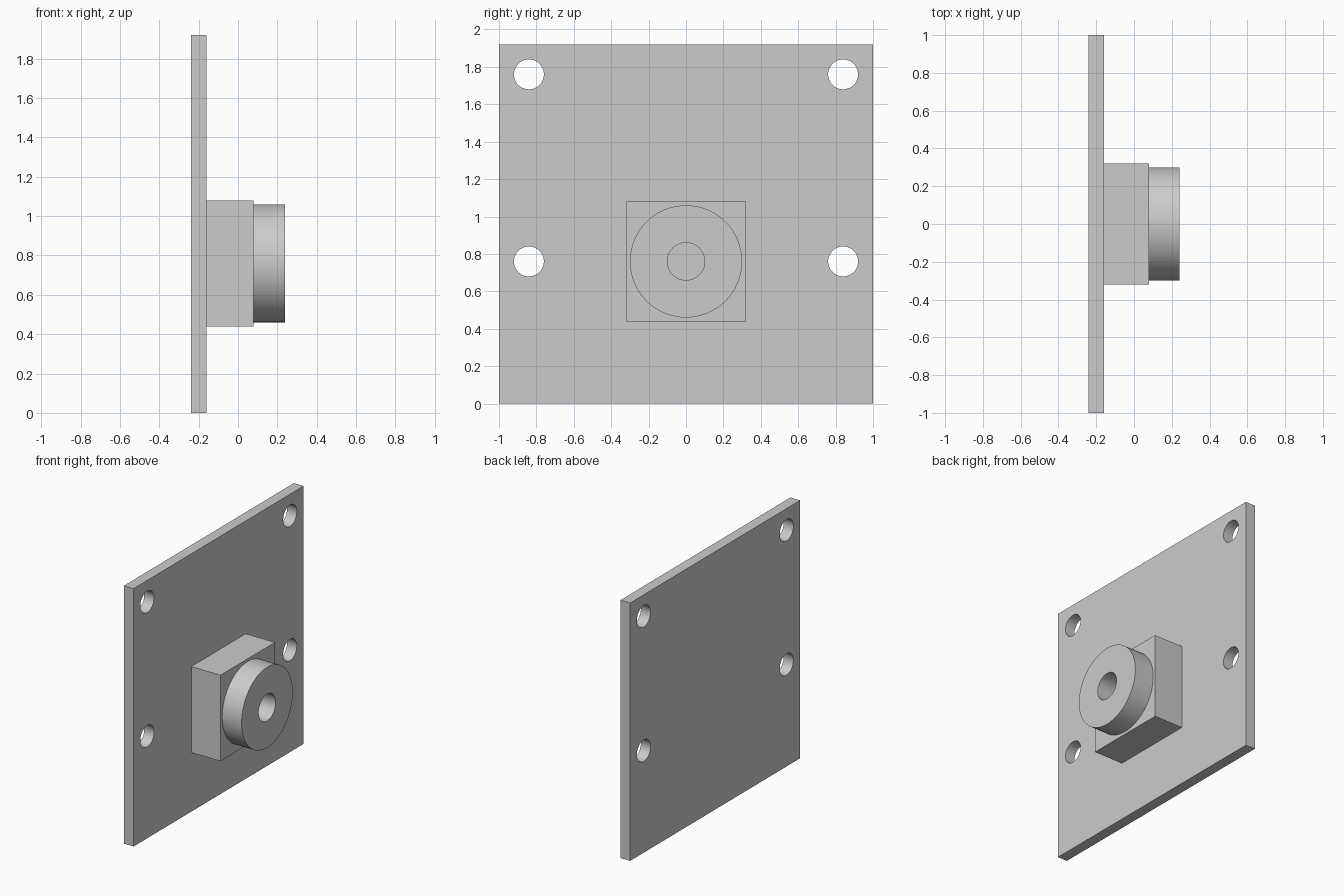
import bpy, math

if "Cube" in bpy.data.objects:
    bpy.data.objects.remove(bpy.data.objects["Cube"])

HUB_Z = 0.76


def finish(ob):
    bpy.ops.object.select_all(action='DESELECT')
    ob.select_set(True)
    bpy.context.view_layer.objects.active = ob
    bpy.ops.object.shade_smooth_by_angle(angle=math.radians(30))


def box(name, x0, x1, y0, y1, z0, z1):
    bpy.ops.mesh.primitive_cube_add(
        size=1, location=((x0 + x1) / 2, (y0 + y1) / 2, (z0 + z1) / 2))
    ob = bpy.context.object
    ob.name = name
    ob.scale = (x1 - x0, y1 - y0, z1 - z0)
    bpy.ops.object.transform_apply(location=False, rotation=False, scale=True)
    return ob


def cylinder_x(name, radius, x0, x1, y, z):
    bpy.ops.mesh.primitive_cylinder_add(
        vertices=64, radius=radius, depth=x1 - x0,
        location=((x0 + x1) / 2, y, z), rotation=(0, math.pi / 2, 0))
    ob = bpy.context.object
    ob.name = name
    return ob


def drill(ob, radius, x0, x1, y, z):
    cutter = cylinder_x("hole_cutter", radius, x0, x1, y, z)
    mod = ob.modifiers.new("hole", 'BOOLEAN')
    mod.operation = 'DIFFERENCE'
    mod.solver = 'EXACT'
    mod.object = cutter
    bpy.context.view_layer.objects.active = ob
    bpy.ops.object.modifier_apply(modifier=mod.name)
    bpy.data.objects.remove(cutter, do_unlink=True)


# Mounting plate with four through holes
plate = box("mounting_plate", -0.24, -0.16, -1, 1, 0, 1.92)
for y in (-0.84, 0.84):
    for z in (0.76, 1.76):
        drill(plate, 0.08, -0.4, 0, y, z)
finish(plate)

# Square block on the plate
block = box("square_block", -0.16, 0.08, -0.32, 0.32, 0.44, 1.08)
finish(block)

# Round collar with a central bore ending at the block
collar = cylinder_x("round_collar", 0.30, 0.08, 0.24, 0, HUB_Z)
drill(collar, 0.10, 0.0, 0.4, 0, HUB_Z)
finish(collar)
